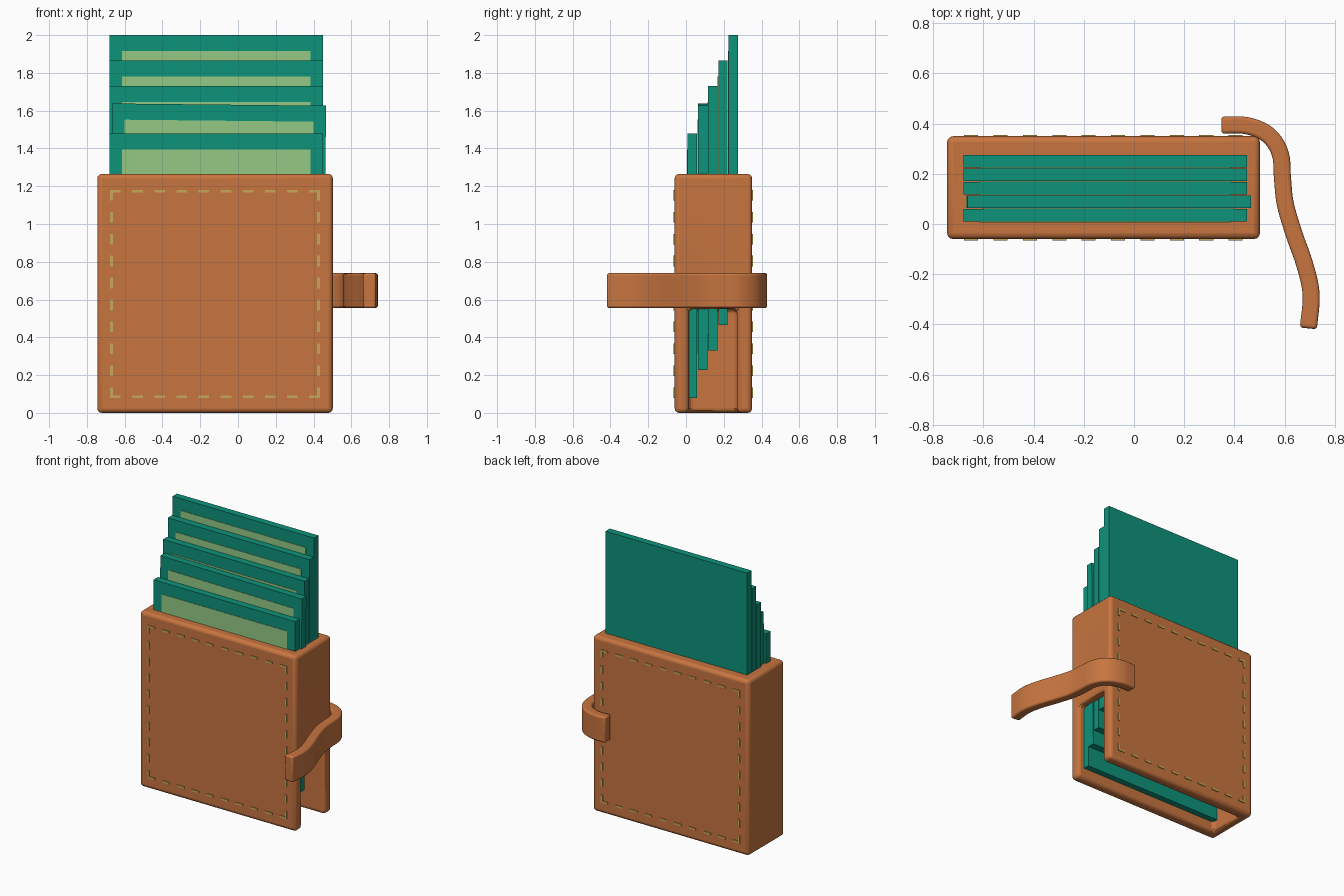
import bpy, math
from mathutils import Vector

if "Cube" in bpy.data.objects:
    bpy.data.objects.remove(bpy.data.objects["Cube"])


def material(name, rgb):
    m = bpy.data.materials.new(name)
    m.diffuse_color = (*rgb, 1)
    m.use_nodes = True
    m.node_tree.nodes["Principled BSDF"].inputs["Base Color"].default_value = m.diffuse_color
    return m


LEATHER = material("tan leather", (0.578, 0.178, 0.051))
GREEN = material("deep green", (0.004, 0.292, 0.198))
PALE = material("pale green", (0.296, 0.591, 0.235))
THREAD = material("straw thread", (0.578, 0.392, 0.102))


def mesh_object(name, verts, faces, mat):
    me = bpy.data.meshes.new(name)
    me.from_pydata(verts, [], faces)
    me.materials.append(mat)
    ob = bpy.data.objects.new(name, me)
    bpy.context.collection.objects.link(ob)
    return ob


BOX = [(0, 1, 3, 2), (4, 6, 7, 5), (0, 4, 5, 1), (2, 3, 7, 6), (0, 2, 6, 4), (1, 5, 7, 3)]


def box(name, xs, ys, zs, mat):
    """Box from three ranges, with its origin at its centre."""
    c = Vector((sum(xs), sum(ys), sum(zs))) / 2
    verts = [Vector((x, y, z)) - c for x in xs for y in ys for z in zs]
    ob = mesh_object(name, verts, BOX, mat)
    ob.location = c
    return ob


def soften(ob, width, segments=3):
    b = ob.modifiers.new("soft edges", 'BEVEL')
    b.width, b.segments = width, segments
    b.limit_method, b.angle_limit = 'ANGLE', math.radians(40)
    bpy.ops.object.select_all(action='DESELECT')
    ob.select_set(True)
    bpy.context.view_layer.objects.active = ob
    bpy.ops.object.shade_smooth_by_angle(angle=math.radians(40))


# Leather case, hollowed from the bottom and right
case = box("wallet_case", (-0.745, 0.502), (-0.06, 0.35), (0, 1.265), LEATHER)
cutter = box("case_cutter", (-0.685, 0.7), (0.015, 0.27), (-0.2, 0.55), LEATHER)
cutter.hide_render = True
cutter.hide_set(True)
cut = case.modifiers.new("hollow", 'BOOLEAN')
cut.object, cut.operation, cut.solver = cutter, 'DIFFERENCE', 'EXACT'
soften(case, 0.024)

# Staggered notes, each with a pale panel on the front
TOPS = [1.48, 1.632, 1.73, 1.865, 2.0]
for i, top in enumerate(TOPS):
    y = 0.009 + i * 0.054
    bottom = top - 1.40
    shift = 0.009 if i == 1 else 0
    note = box(f"note_{i + 1}", (-0.68 + shift, 0.45 + shift), (y, y + 0.05), (bottom, top), GREEN)
    panel = box(f"note_panel_{i + 1}", (-0.615 + shift, 0.385 + shift), (y - 0.003, y + 0.002),
                (bottom + 0.085, top - 0.085), PALE)
    if i == 1:  # one note sits slightly crooked
        note.rotation_euler.y = panel.rotation_euler.y = math.radians(0.6)

# Dashed stitching on the front and back
X0, X1, Z0, Z1 = -0.677, 0.433, 0.078, 1.181
DASH, W, COUNT = 0.056, 0.014, 10
for side, ys in (("front", (-0.065, -0.058)), ("back", (0.348, 0.355))):
    verts, faces = [], []

    def dash(xs, zs):
        n = len(verts)
        verts.extend((x, y, z) for x in xs for y in ys for z in zs)
        faces.extend(tuple(n + k for k in f) for f in BOX)

    for k in range(COUNT):
        x = X0 + k * (X1 - X0 - DASH) / (COUNT - 1)
        z = Z0 + k * (Z1 - Z0 - DASH) / (COUNT - 1)
        for zz in (Z0, Z1 - W):
            dash((x, x + DASH), (zz, zz + W))
        if 0 < k < COUNT - 1:
            for xx in (X0, X1 - W):
                dash((xx, xx + W), (z, z + DASH))
        else:  # corner dashes, started past the horizontal ones
            zs = (Z0 + W, Z0 + DASH) if k == 0 else (Z1 - DASH, Z1 - W)
            for xx in (X0, X1 - W):
                dash((xx, xx + W), zs)
    mesh_object(f"{side}_stitching", verts, faces, THREAD)

# Curved closing strap: a smooth path widened into a band
PATH = [Vector(p) for p in [(0.348, 0.394), (0.45, 0.392), (0.535, 0.355), (0.583, 0.28),
                            (0.592, 0.18), (0.603, 0.08), (0.638, -0.04), (0.68, -0.16),
                            (0.706, -0.28), (0.695, -0.416)]]
ext = [2 * PATH[0] - PATH[1]] + PATH + [2 * PATH[-1] - PATH[-2]]
line = []
for a, b, c, d in zip(ext, ext[1:], ext[2:], ext[3:]):
    for s in range(5):
        t = s / 5
        line.append(0.5 * (2 * b + (c - a) * t + (2 * a - 5 * b + 4 * c - d) * t * t
                           + (3 * b - a - 3 * c + d) * t ** 3))
line.append(PATH[-1])
verts, faces = [], []
for i, p in enumerate(line):
    d = (line[min(i + 1, len(line) - 1)] - line[max(i - 1, 0)]).normalized()
    n = Vector((-d.y, d.x)) * 0.034
    for s, z in ((1, 0.555), (1, 0.74), (-1, 0.74), (-1, 0.555)):
        verts.append((p.x + s * n.x, p.y + s * n.y, z))
    if i:
        o = 4 * (i - 1)
        faces += [(o + k, o + 4 + k, o + 4 + (k + 1) % 4, o + (k + 1) % 4) for k in range(4)]
last = len(verts) - 4
faces += [(0, 1, 2, 3), (last + 3, last + 2, last + 1, last)]
strap = mesh_object("closing_strap", verts, faces, LEATHER)
soften(strap, 0.012)

# Make all face directions point outwards
import bmesh
for ob in bpy.data.objects:
    bm = bmesh.new()
    bm.from_mesh(ob.data)
    bmesh.ops.recalc_face_normals(bm, faces=bm.faces)
    bm.to_mesh(ob.data)
    bm.free()
